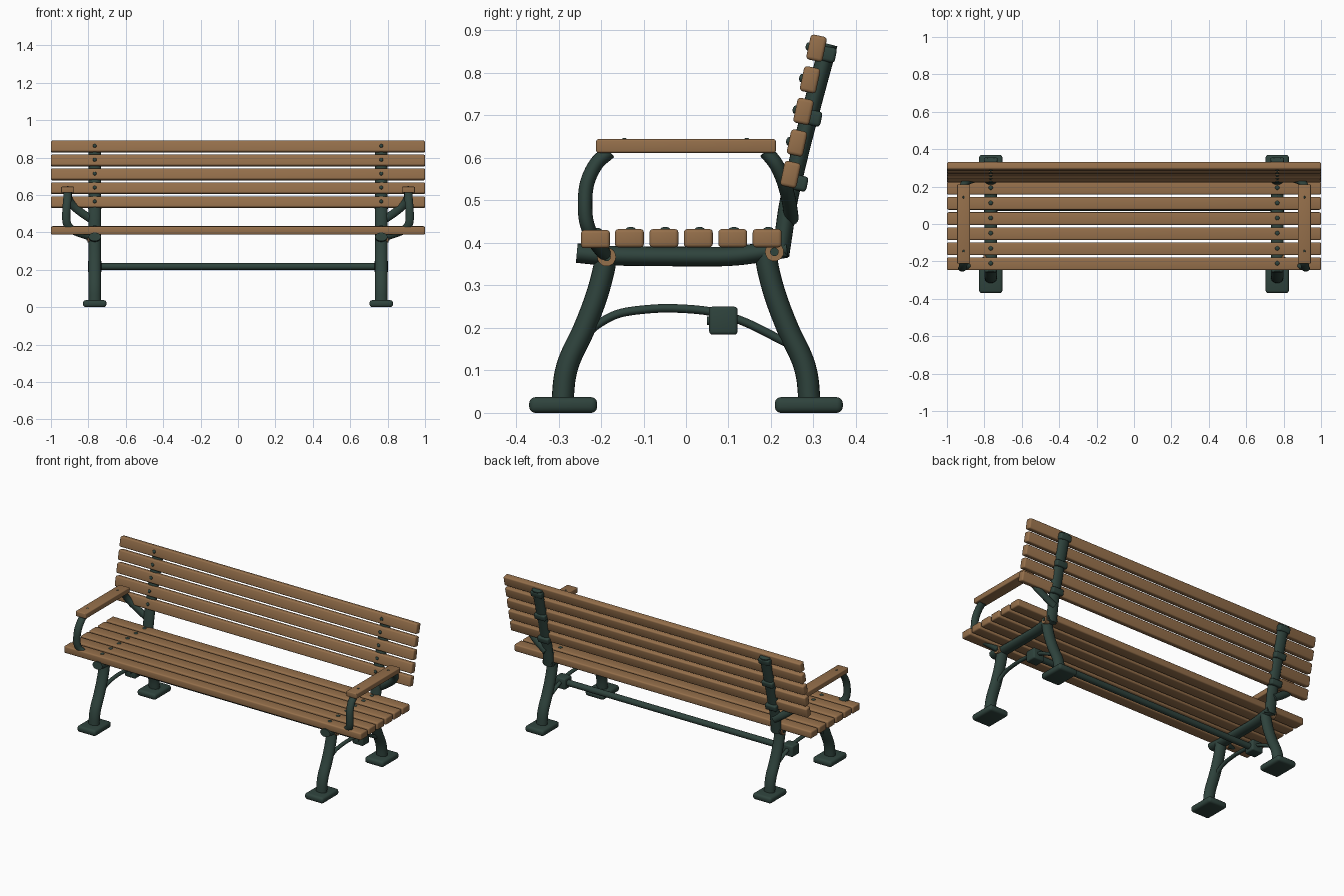
import bpy, bmesh, math
from mathutils import Vector, Matrix

if "Cube" in bpy.data.objects:
    bpy.data.objects.remove(bpy.data.objects["Cube"])


def material(name, rgb):
    m = bpy.data.materials.new(name)
    m.diffuse_color = (*rgb, 1)
    m.use_nodes = True
    m.node_tree.nodes["Principled BSDF"].inputs["Base Color"].default_value = m.diffuse_color
    return m


WOOD = material("brown wood", (0.30, 0.16, 0.07))
IRON = material("dark green iron", (0.028, 0.056, 0.046))
FX = 0.766                      # x of each iron frame
TILT = math.radians(12)         # lean of the backrest


def finish(bm, name, mat, mirror=False):
    bmesh.ops.recalc_face_normals(bm, faces=bm.faces[:])
    me = bpy.data.meshes.new(name)
    bm.to_mesh(me)
    bm.free()
    me.materials.append(mat)
    for p in me.polygons:
        p.use_smooth = True
    me.set_sharp_from_angle(angle=math.radians(40))
    ob = bpy.data.objects.new(name, me)
    bpy.context.collection.objects.link(ob)
    if mirror:
        ob.modifiers.new("mirror", 'MIRROR').use_mirror_merge = False
    return ob


def box(name, centre, size, mat, bevel=0.008, tilt=0.0, mirror=False):
    bm = bmesh.new()
    bmesh.ops.create_cube(bm, size=1)
    bmesh.ops.scale(bm, vec=size, verts=bm.verts[:])
    bmesh.ops.bevel(bm, geom=bm.edges[:], offset=bevel, segments=3,
                    profile=0.5, affect='EDGES')
    bmesh.ops.transform(bm, verts=bm.verts[:],
                        matrix=Matrix.Translation(centre) @ Matrix.Rotation(-tilt, 4, 'X'))
    return finish(bm, name, mat, mirror)


def disc(name, centre, radius, depth, mat, rot=None, mirror=True):
    bm = bmesh.new()
    bmesh.ops.create_cone(bm, cap_ends=True, segments=20, radius1=radius,
                          radius2=radius, depth=depth,
                          matrix=Matrix.Translation(centre) @ (rot or Matrix()))
    return finish(bm, name, mat, mirror)


def bolt(name, centre, radius, height, tilt=0.0):
    # flattened dome head
    bm = bmesh.new()
    bmesh.ops.create_uvsphere(bm, u_segments=14, v_segments=8, radius=1)
    bmesh.ops.transform(bm, verts=bm.verts[:],
                        matrix=Matrix.Translation(centre) @ Matrix.Rotation(tilt, 4, 'X')
                        @ Matrix.Diagonal((radius, radius, height, 1)))
    return finish(bm, name, IRON, True)


def smooth_path(pts, steps=6):
    p = [Vector(q) for q in pts]
    p = [2 * p[0] - p[1]] + p + [2 * p[-1] - p[-2]]
    out = []
    for i in range(1, len(p) - 2):
        a, b, c, d = p[i - 1:i + 3]
        for s in range(steps):
            t = s / steps
            out.append(0.5 * (2 * b + (c - a) * t + (2 * a - 5 * b + 4 * c - d) * t ** 2
                              + (3 * b - a - 3 * c + d) * t ** 3))
    return out + [p[-2]]


def tube(name, pts, rx, rn, sides=20):
    # oval section swept along a smooth path
    path = smooth_path(pts)
    bm = bmesh.new()
    rings = []
    for i, c in enumerate(path):
        t = (path[min(i + 1, len(path) - 1)] - path[max(i - 1, 0)]).normalized()
        side = Vector((1, 0, 0))
        side = (side - t * side.dot(t)).normalized()
        n = t.cross(side)
        angs = [2 * math.pi * k / sides for k in range(sides)]
        rings.append([bm.verts.new(c + side * rx * math.cos(a) + n * rn * math.sin(a))
                      for a in angs])
    for r0, r1 in zip(rings, rings[1:]):
        for k in range(sides):
            j = (k + 1) % sides
            bm.faces.new((r0[k], r0[j], r1[j], r1[k]))
    bm.faces.new(rings[0])
    bm.faces.new(rings[-1])
    return finish(bm, name, IRON, True)


def in_plane(yz, x=FX):
    return [(x, y, z) for y, z in yz]


# seat slats with bolts; the front one sits slightly lower
for i in range(6):
    y = -0.213 + 0.0808 * i if i == 0 else -0.133 + 0.081 * (i - 1)
    z = 0.409 if i == 0 else 0.411
    box(f"seat_slat_{i + 1}", (0, y, z), (2, 0.068, 0.043), WOOD)
    bolt(f"seat_bolt_{i + 1}", (FX, y + 0.003, z + 0.0205), 0.012, 0.006)

# back slats with bolts
for i in range(5):
    y, z = 0.246 + 0.0153 * i, 0.561 + 0.0743 * i
    box(f"back_slat_{i + 1}", (0, y, z), (2, 0.039, 0.06), WOOD, tilt=TILT)
    bolt(f"back_bolt_{i + 1}", (FX, y - 0.02 * math.cos(TILT), z + 0.02 * math.sin(TILT)),
         0.010, 0.006, math.pi / 2 - TILT)

# legs and feet
leg = [(-0.29, 0.035), (-0.285, 0.085), (-0.272, 0.13), (-0.241, 0.195),
       (-0.212, 0.27), (-0.194, 0.335), (-0.188, 0.375)]
tube("front_leg", in_plane(leg), 0.033, 0.026)
tube("rear_leg", in_plane([(-y, z) for y, z in leg]), 0.033, 0.026)
for name, y in (("front_foot", -0.289), ("rear_foot", 0.289)):
    box(name, (FX, y, 0.0185), (0.125, 0.16, 0.037), IRON, bevel=0.014, mirror=True)

# seat rail and back post
tube("seat_rail", in_plane([(-0.257, 0.376), (-0.18, 0.37), (0, 0.368),
                            (0.12, 0.37), (0.237, 0.388)]), 0.033, 0.023)
tube("back_post", in_plane([(0.222, 0.37), (0.231, 0.43), (0.242, 0.50), (0.270, 0.62),
                            (0.300, 0.735), (0.336, 0.868)]), 0.033, 0.021)
for i, (y, z) in enumerate(((0.262, 0.542), (0.295, 0.695), (0.329, 0.845))):
    box(f"post_clamp_{i + 1}", (FX, y, z), (0.074, 0.048, 0.036), IRON, tilt=TILT, mirror=True)

# wooden washers and bolts on the outside of the frame
turn = Matrix.Rotation(math.pi / 2, 4, 'Y')
for name, y, z in (("front", -0.187, 0.367), ("rear", 0.208, 0.379)):
    disc(name + "_washer", (FX + 0.026, y, z), 0.022, 0.026, WOOD, turn)
    disc(name + "_washer_bolt", (FX + 0.028, y, z), 0.010, 0.030, IRON, turn)

# armrests with supports
box("armrest", (0.911, 0, 0.628), (0.07, 0.423, 0.032), WOOD, bevel=0.005, mirror=True)
for i, y in enumerate((-0.145, 0.143)):
    bolt(f"armrest_bolt_{i + 1}", (0.911, y, 0.644), 0.006, 0.003)
tube("front_arm_support", [(0.911, -0.180, 0.615), (0.912, -0.212, 0.585), (0.916, -0.234, 0.535),
                           (0.918, -0.237, 0.47), (0.905, -0.228, 0.43), (0.86, -0.212, 0.40),
                           (0.77, -0.188, 0.37)], 0.022, 0.017)
tube("rear_arm_support", [(0.911, 0.188, 0.615), (0.908, 0.212, 0.585), (0.885, 0.230, 0.545),
                          (0.83, 0.242, 0.50), (0.768, 0.248, 0.46)], 0.022, 0.017)

# curved side brace, coupling block and long stretcher
tube("side_brace", in_plane([(-0.235, 0.185), (-0.205, 0.21), (-0.16, 0.233), (-0.10, 0.243),
                             (-0.03, 0.246), (0.06, 0.238), (0.14, 0.213), (0.24, 0.163)]),
     0.012, 0.010)
box("brace_block", (FX, 0.088, 0.217), (0.072, 0.067, 0.066), IRON, mirror=True)
disc("brace_block_bolt", (FX, 0.053, 0.217), 0.010, 0.008, IRON,
     Matrix.Rotation(math.pi / 2, 4, 'X'))
disc("stretcher", (0, 0.088, 0.217), 0.018, 2 * FX, IRON, turn, mirror=False)
